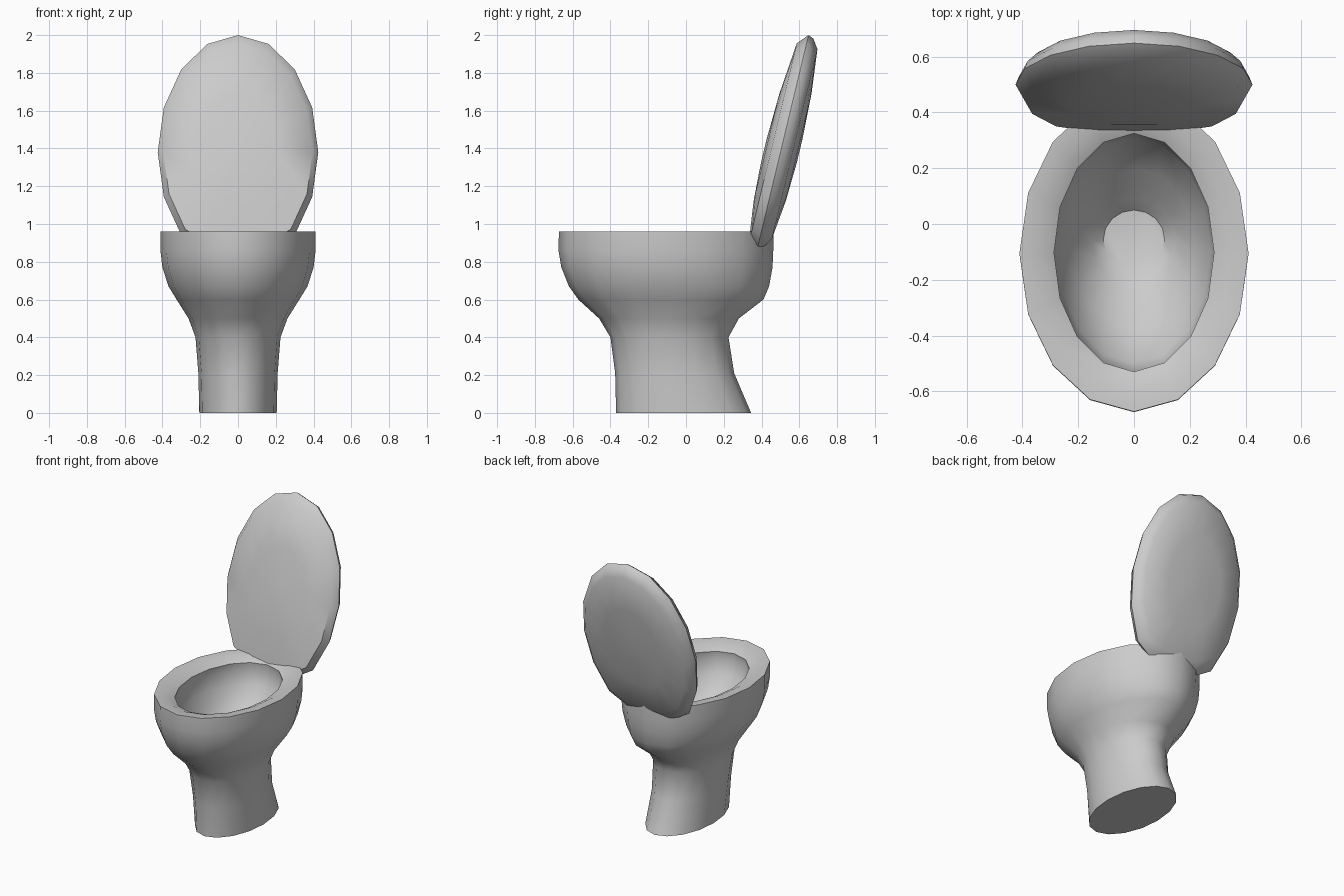
import bpy, bmesh
from math import sin, cos, pi, radians

if "Cube" in bpy.data.objects:
    bpy.data.objects.remove(bpy.data.objects["Cube"])

SIDES = 16


def loft(name, rings, angle=40):
    """Skin a list of equal-length point rings and cap both ends."""
    bm = bmesh.new()
    loops = [[bm.verts.new(p) for p in ring] for ring in rings]
    for a, b in zip(loops, loops[1:]):
        for i in range(SIDES):
            j = (i + 1) % SIDES
            bm.faces.new((a[i], a[j], b[j], b[i]))
    bm.faces.new(loops[0][::-1])
    bm.faces.new(loops[-1])
    bmesh.ops.recalc_face_normals(bm, faces=bm.faces)
    mesh = bpy.data.meshes.new(name)
    bm.to_mesh(mesh)
    bm.free()
    obj = bpy.data.objects.new(name, mesh)
    bpy.context.collection.objects.link(obj)
    bpy.ops.object.select_all(action='DESELECT')
    obj.select_set(True)
    bpy.context.view_layer.objects.active = obj
    bpy.ops.object.shade_smooth_by_angle(angle=radians(angle))
    return obj


def oval(z, half_width, front, back):
    """Horizontal ellipse spanning front..back in y."""
    mid, ry = (front + back) / 2, (back - front) / 2
    return [(half_width * sin(2 * pi * i / SIDES),
             mid - ry * cos(2 * pi * i / SIDES), z) for i in range(SIDES)]


# Pedestal, outer bowl, rim and hollow inside: z, half width, front y, back y
bowl_profile = [
    (0.00, 0.205, -0.37, 0.345),
    (0.21, 0.210, -0.375, 0.255),
    (0.40, 0.225, -0.40, 0.225),
    (0.50, 0.262, -0.46, 0.28),
    (0.60, 0.325, -0.57, 0.41),
    (0.67, 0.368, -0.62, 0.44),
    (0.77, 0.400, -0.66, 0.458),
    (0.86, 0.411, -0.675, 0.462),
    (0.96, 0.411, -0.673, 0.462),
    (0.955, 0.345, -0.60, 0.39),
    (0.925, 0.287, -0.53, 0.325),
    (0.88, 0.295, -0.535, 0.33),
    (0.78, 0.275, -0.50, 0.31),
    (0.66, 0.220, -0.38, 0.20),
    (0.57, 0.150, -0.22, 0.09),
    (0.53, 0.110, -0.16, 0.05),
]
loft("bowl", [oval(*row) for row in bowl_profile])


# Raised lid: leaning oval shell, scale of outline and depth offset per ring
def lid_ring(scale, offset):
    ring = []
    for i in range(SIDES):
        a = 2 * pi * i / SIDES
        x = 0.425 * sin(a) * scale
        z = 1.38 + scale * max(0.62 * cos(a), -0.52)
        ring.append((x, 0.51 + 0.24 * (z - 1.38) + offset, z))
    return ring


lid_profile = [(0.1, -0.10), (0.5, -0.09), (0.93, -0.062), (1.0, -0.01),
               (0.97, 0.02), (0.88, 0.055), (0.5, 0.08), (0.1, 0.09)]
loft("lid", [lid_ring(*row) for row in lid_profile], 50)
